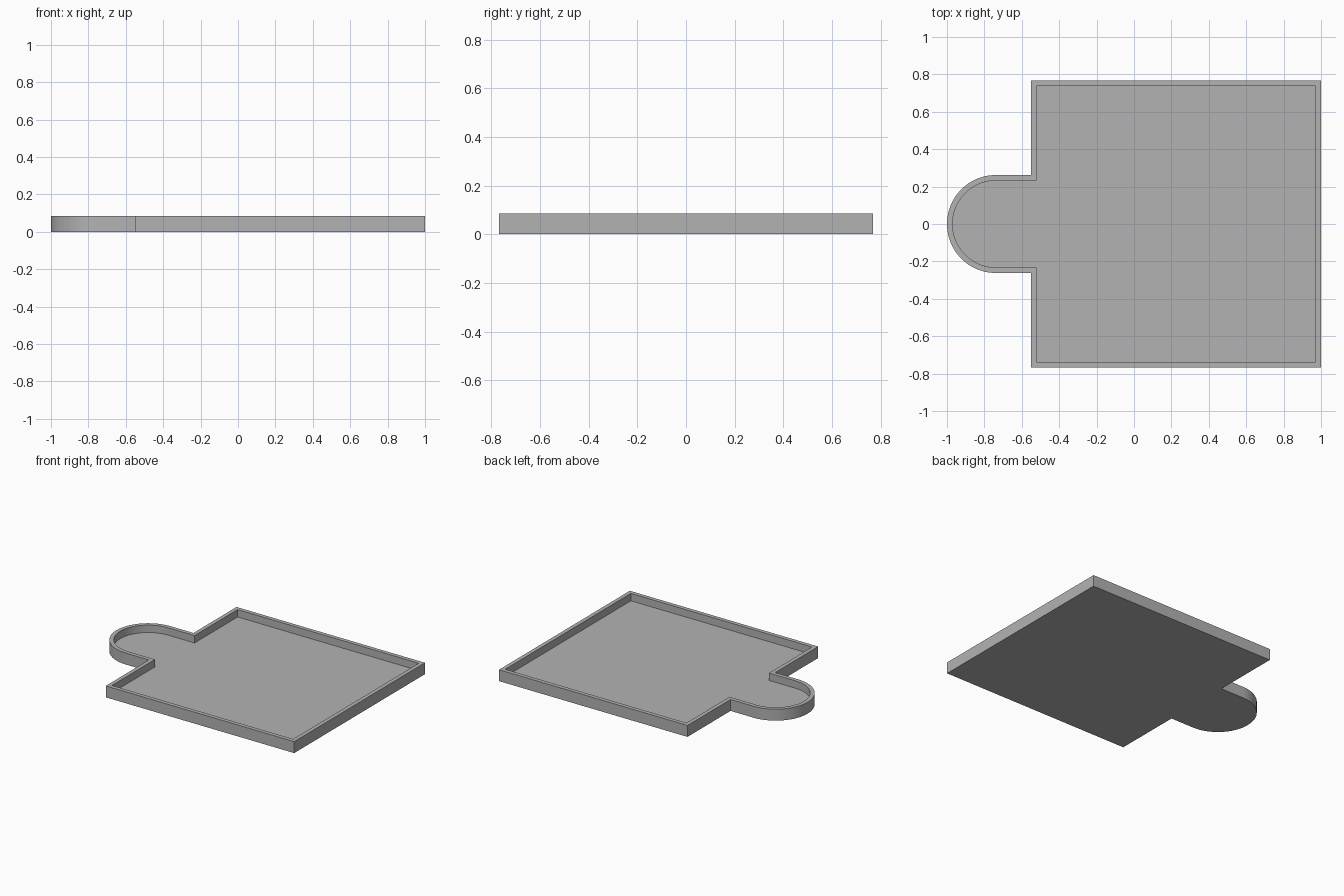
import bpy, bmesh, math

cube = bpy.data.objects.get("Cube")
if cube:
    bpy.data.objects.remove(cube, do_unlink=True)

HEIGHT, FLOOR, WALL = 0.085, 0.03, 0.03
LEFT, RIGHT, HALF_DEPTH = -0.55, 1.0, 0.768
TAB_RADIUS = 0.262
TAB_CENTRE = -1 + TAB_RADIUS
ARC_STEPS = 48


def outline(inset):
    """Square with a round-ended tab, counter-clockwise, shrunk by inset."""
    r = TAB_RADIUS - inset
    left, right, depth = LEFT + inset, RIGHT - inset, HALF_DEPTH - inset
    arc = [math.pi * (0.5 + i / ARC_STEPS) for i in range(ARC_STEPS + 1)]
    tab = [(TAB_CENTRE + r * math.cos(a), r * math.sin(a)) for a in arc]
    return ([(right, -depth), (right, depth), (left, depth), (left, r)]
            + tab + [(left, -r), (left, -depth)])


# Grey material
grey = bpy.data.materials.new("grey")
grey.use_nodes = True
colour = (0.45, 0.45, 0.45, 1)
grey.diffuse_color = colour
grey.node_tree.nodes["Principled BSDF"].inputs["Base Color"].default_value = colour

# Tray: underside, outer wall, rim, inner wall and floor
bm = bmesh.new()
levels = [(0, 0), (0, HEIGHT), (WALL, HEIGHT), (WALL, FLOOR)]
loops = [[bm.verts.new((x, y, z)) for x, y in outline(inset)] for inset, z in levels]
for low, high in zip(loops, loops[1:]):
    for i in range(len(low)):
        j = (i + 1) % len(low)
        bm.faces.new((low[i], low[j], high[j], high[i]))
bm.faces.new(loops[0][::-1])
bm.faces.new(loops[-1])

mesh = bpy.data.meshes.new("tray")
bm.to_mesh(mesh)
bm.free()
mesh.materials.append(grey)
tray = bpy.data.objects.new("tray", mesh)
bpy.context.collection.objects.link(tray)

# Smooth the curved wall, keep the edges sharp
bpy.ops.object.select_all(action='DESELECT')
tray.select_set(True)
bpy.context.view_layer.objects.active = tray
bpy.ops.object.shade_smooth_by_angle(angle=math.radians(30))
